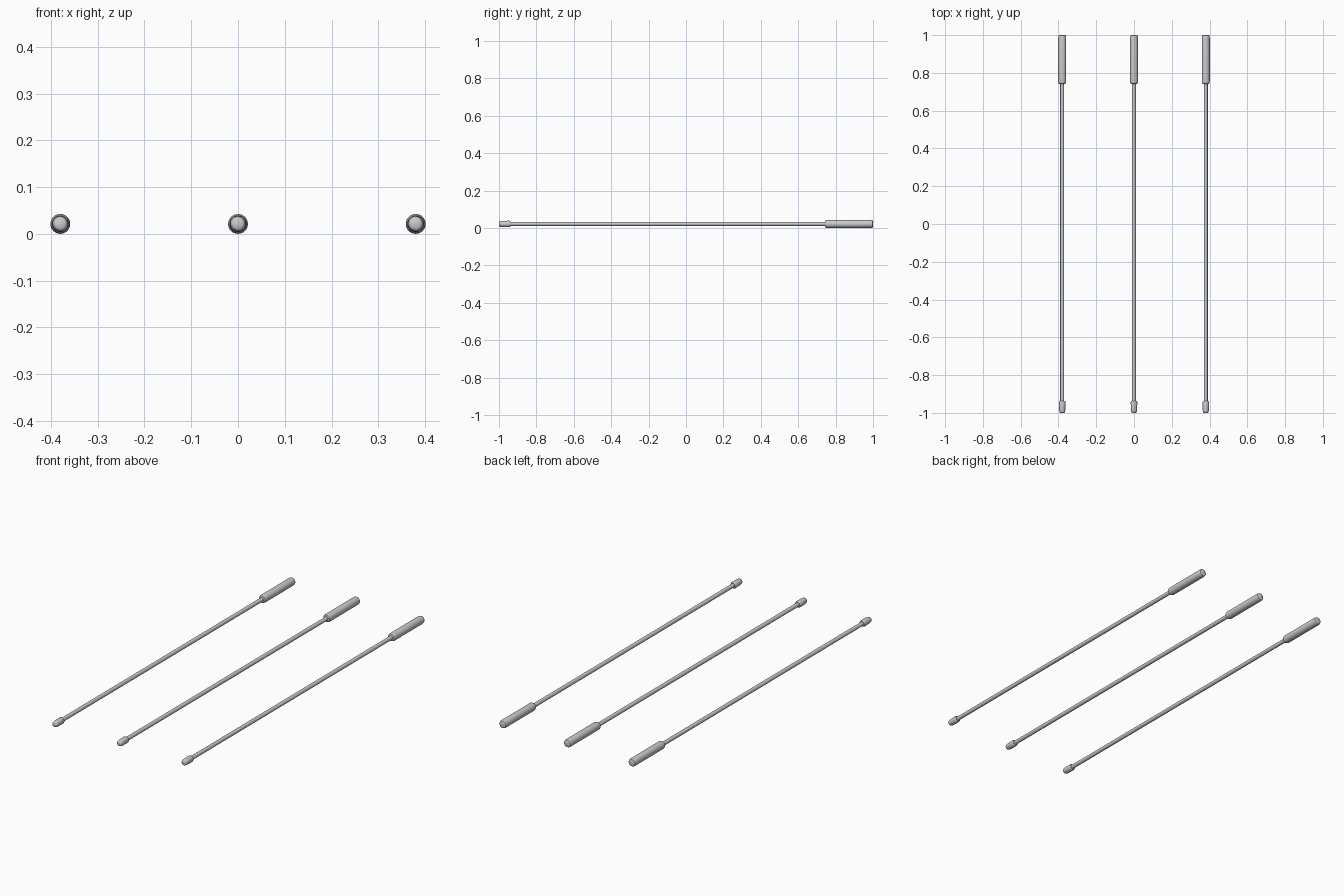
import bpy, bmesh, math

if "Cube" in bpy.data.objects:
    bpy.data.objects.remove(bpy.data.objects["Cube"])

R = 0.0212   # grip radius = height of the axis above ground
SEG = 32


def lathe(name, profile, x):
    """Revolve (y, radius) points around a line parallel to y."""
    bm = bmesh.new()
    rings = []
    for y, r in profile:
        rings.append([bm.verts.new((x + r * math.cos(2 * math.pi * i / SEG), y,
                                    R + r * math.sin(2 * math.pi * i / SEG)))
                      for i in range(SEG)])
    for a, b in zip(rings, rings[1:]):
        for i in range(SEG):
            j = (i + 1) % SEG
            bm.faces.new((a[i], a[j], b[j], b[i]))
    bm.faces.new(rings[0])
    bm.faces.new(rings[-1])
    bmesh.ops.recalc_face_normals(bm, faces=bm.faces)
    mesh = bpy.data.meshes.new(name)
    bm.to_mesh(mesh)
    bm.free()
    ob = bpy.data.objects.new(name, mesh)
    bpy.context.collection.objects.link(ob)
    bpy.ops.object.select_all(action='DESELECT')
    ob.select_set(True)
    bpy.context.view_layer.objects.active = ob
    bpy.ops.object.shade_smooth_by_angle(angle=math.radians(35))


# Three identical sticks side by side
for side, x in (("left", -0.38), ("middle", 0.0), ("right", 0.38)):
    # thin shaft
    lathe(f"{side}_shaft", [(-0.95, 0.0105), (0.76, 0.0105)], x)
    # thick grip with rounded rims
    lathe(f"{side}_grip", [(0.742, 0.015), (0.744, 0.0185), (0.749, 0.0205), (0.755, R),
                           (0.987, R), (0.993, 0.0205), (0.998, 0.0185), (1.0, 0.015)], x)
    # small tip, slightly narrowed at the front end
    lathe(f"{side}_tip", [(-1.0, 0.010), (-0.998, 0.0130), (-0.993, 0.0150), (-0.985, 0.0165),
                          (-0.945, 0.0175), (-0.940, 0.0165), (-0.937, 0.0135)], x)
